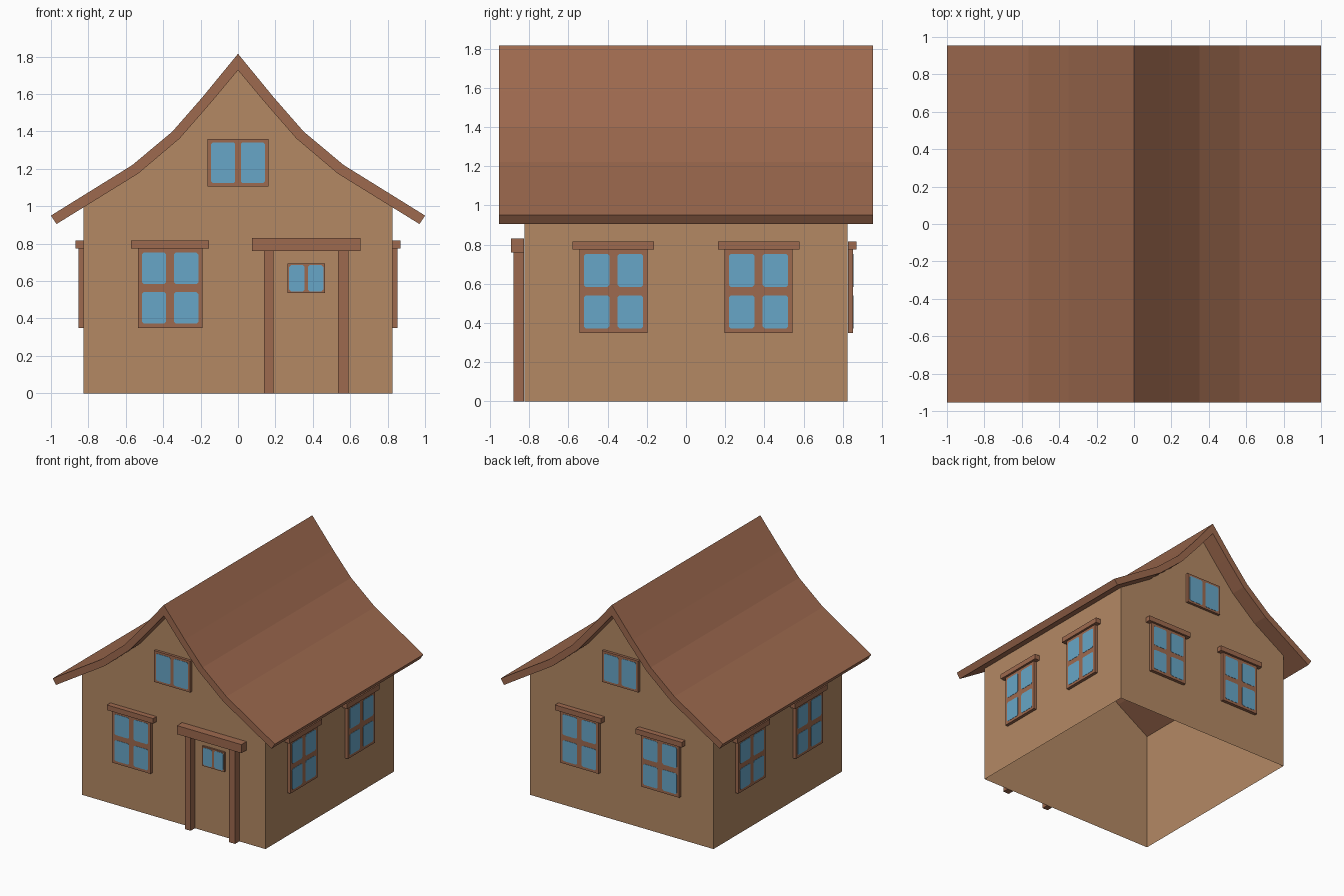
import bpy, bmesh, math
from mathutils import Matrix, Vector

if "Cube" in bpy.data.objects:
    bpy.data.objects.remove(bpy.data.objects["Cube"], do_unlink=True)


def material(name, colour):
    m = bpy.data.materials.new(name)
    m.use_nodes = True
    m.diffuse_color = (*colour, 1)
    bsdf = m.node_tree.nodes["Principled BSDF"]
    bsdf.inputs["Base Color"].default_value = (*colour, 1)
    bsdf.inputs["Roughness"].default_value = 0.9
    return m


TIMBER = material("brown timber", (0.34, 0.142, 0.077))
PLASTER = material("tan plaster", (0.455, 0.25, 0.127))
GLASS = material("blue glass", (0.137, 0.38, 0.57))

HALF = 0.825        # distance from the centre to each wall
ROOF_HALF = 0.955   # half length of the roof
FRONT, RIGHT, BACK, LEFT = (Matrix.Rotation(math.radians(a), 4, "Z") for a in (0, 90, 180, 270))


def finish(name, bm, mat):
    mesh = bpy.data.meshes.new(name)
    bm.to_mesh(mesh)
    bm.free()
    mesh.materials.append(mat)
    obj = bpy.data.objects.new(name, mesh)
    bpy.context.collection.objects.link(obj)
    return obj


def extrude_profile(name, points, y0, y1, mat, turn=FRONT, caps=True):
    """Extrude an x-z outline along y, then turn it to face one of the walls."""
    bm = bmesh.new()
    face = bm.faces.new([bm.verts.new((x, y0, z)) for x, z in points])
    new = bmesh.ops.extrude_face_region(bm, geom=[face], use_keep_orig=True)["geom"]
    moved = [v for v in new if isinstance(v, bmesh.types.BMVert)]
    bmesh.ops.translate(bm, verts=moved, vec=Vector((0, y1 - y0, 0)))
    bmesh.ops.recalc_face_normals(bm, faces=bm.faces)
    bmesh.ops.transform(bm, matrix=turn, verts=bm.verts)
    return finish(name, bm, mat)


def block(name, turn, x0, x1, z0, z1, depth, start=0.001, mat=TIMBER, cut=0.0):
    """Box standing out from a wall, optionally with clipped corners."""
    if cut:
        outline = [(x0 + cut, z0), (x1 - cut, z0), (x1, z0 + cut), (x1, z1 - cut),
                   (x1 - cut, z1), (x0 + cut, z1), (x0, z1 - cut), (x0, z0 + cut)]
    else:
        outline = [(x0, z0), (x1, z0), (x1, z1), (x0, z1)]
    return extrude_profile(name, outline, -HALF - depth, -HALF - start, mat, turn)


def window(name, turn, x, z0, z1, width, rows, depth, edge, bar, lintel=False):
    """Framed window with two columns of panes."""
    x0, x1 = x - width / 2, x + width / 2
    block(name + "_frame", turn, x0, x1, z0, z1, depth)
    pane_w = (width - 2 * edge - bar) / 2
    pane_h = (z1 - z0 - 2 * edge - bar * (rows - 1)) / rows
    for col in range(2):
        for row in range(rows):
            px = x0 + edge + col * (pane_w + bar)
            pz = z0 + edge + row * (pane_h + bar)
            block(f"{name}_pane_{col}_{row}", turn, px, px + pane_w, pz, pz + pane_h,
                  depth + 0.002, depth - 0.002, GLASS, cut=0.01)
    if lintel:
        block(name + "_lintel", turn, x - 0.208, x + 0.208, z1, z1 + 0.042, 0.045)


# Roof: right-hand half of the upper and lower curves, mirrored
upper = [(0, 1.815), (0.19, 1.583), (0.35, 1.4), (0.565, 1.22), (1.0, 0.95)]
lower = [(0.97, 0.905), (0.533, 1.175), (0.312, 1.362), (0.148, 1.55), (0, 1.727)]
right_half = upper + lower
left_half = [(-x, z) for x, z in reversed(right_half) if x > 0]
extrude_profile("roof", right_half + left_half, -ROOF_HALF, ROOF_HALF, TIMBER)

# Walls: open shell whose gables follow the underside of the roof
eave = (HALF, 0.995)
side = [(HALF, 0), eave] + lower[1:]
outline = side + [(-x, z) for x, z in reversed(side[:-1])]
walls = extrude_profile("walls", outline, -HALF, HALF, PLASTER)
bm = bmesh.new()
bm.from_mesh(walls.data)
spare = [f for f in bm.faces if abs(f.normal.z) > 0.1]
bmesh.ops.delete(bm, geom=spare, context="FACES")
bm.to_mesh(walls.data)
bm.free()

# Ground-floor windows
places = [("front", FRONT, (-0.363,)), ("right_side", RIGHT, (-0.37, 0.37)),
          ("back", BACK, (-0.363, 0.363)), ("left_side", LEFT, (-0.37, 0.37))]
for label, turn, centres in places:
    for i, x in enumerate(centres):
        window(f"{label}_window_{i + 1}", turn, x, 0.35, 0.775, 0.345, 2, 0.027, 0.022, 0.042, True)

# Gable windows
for label, turn in (("front", FRONT), ("back", BACK)):
    window(label + "_gable_window", turn, 0, 1.105, 1.36, 0.325, 2 - 1, 0.022, 0.018, 0.03)

# Door surround and its small window
for label, x0, x1 in (("left", 0.535, 0.59), ("right", 0.14, 0.19)):
    block(f"door_post_{label}", FRONT, x0, x1, 0, 0.76, 0.055)
block("door_lintel", FRONT, 0.075, 0.655, 0.76, 0.83, 0.067)
window("door_window", FRONT, 0.365, 0.535, 0.695, 0.2, 1, 0.015, 0.009, 0.018)
